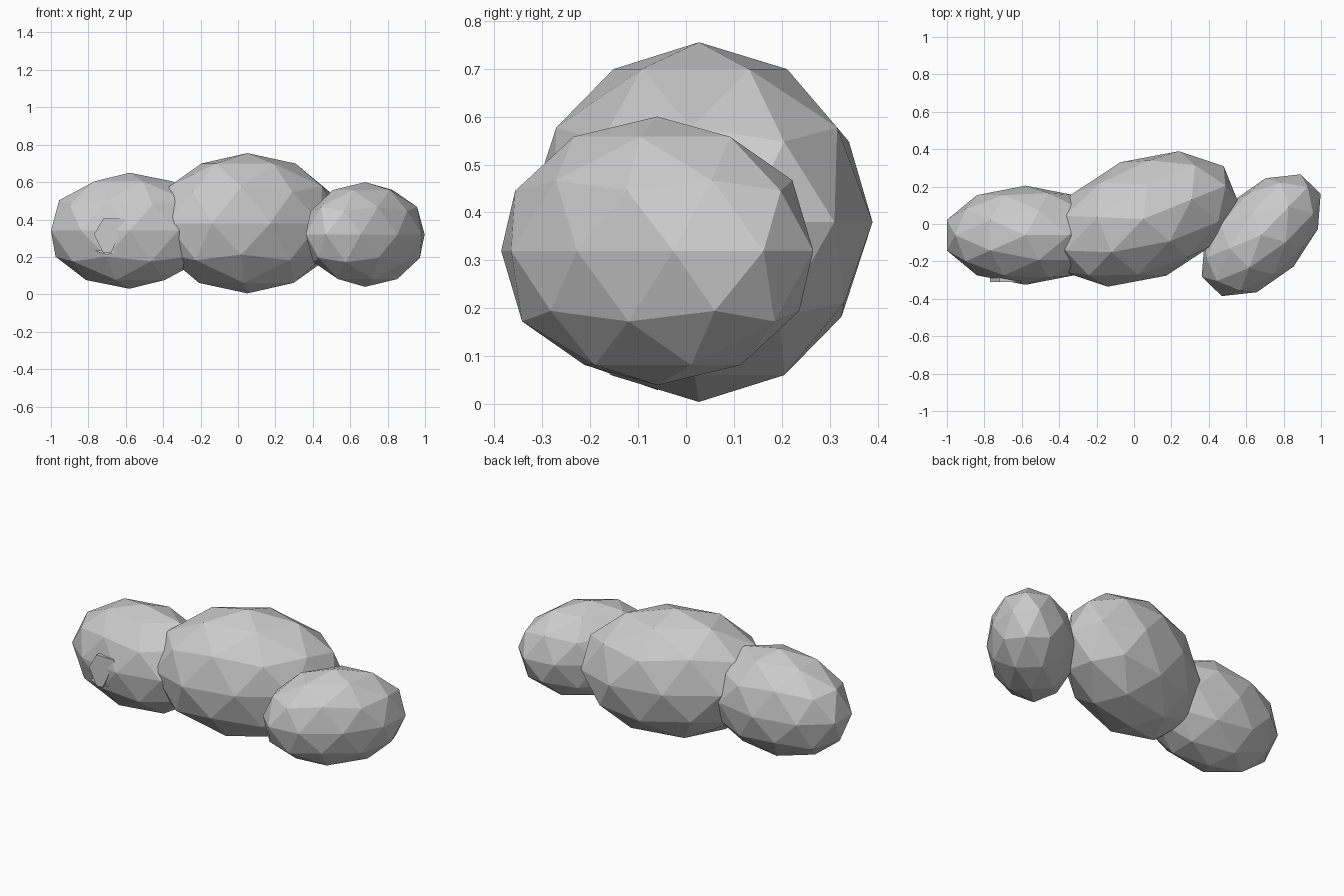
import bpy, bmesh
from math import radians
from mathutils import Matrix, Vector

cube = bpy.data.objects.get("Cube")
if cube:
    bpy.data.objects.remove(cube, do_unlink=True)

# Single plain grey
grey = bpy.data.materials.new("plain_grey")
grey.use_nodes = True
colour = (0.6, 0.6, 0.6, 1)
grey.diffuse_color = colour
grey.node_tree.nodes["Principled BSDF"].inputs["Base Color"].default_value = colour


def finish(name, bm):
    mesh = bpy.data.meshes.new(name)
    bmesh.ops.recalc_face_normals(bm, faces=bm.faces)
    bm.to_mesh(mesh)
    bm.free()
    mesh.materials.append(grey)
    obj = bpy.data.objects.new(name, mesh)
    bpy.context.collection.objects.link(obj)
    return obj


def lobe(name, centre, radii, turn):
    """Faceted ellipsoid turned about the vertical axis."""
    bm = bmesh.new()
    bmesh.ops.create_icosphere(bm, subdivisions=2, radius=1)
    m = (Matrix.Translation(centre) @ Matrix.Rotation(radians(turn), 4, 'Z')
         @ Matrix.Diagonal((*radii, 1)))
    bmesh.ops.transform(bm, matrix=m, verts=bm.verts)
    return finish(name, bm)


def prism(name, outline, front, back):
    """Front-facing outline pushed back into the body."""
    bm = bmesh.new()
    face = bm.faces.new([bm.verts.new((x, front, z)) for x, z in outline])
    new = bmesh.ops.extrude_face_region(bm, geom=[face])["geom"]
    moved = [v for v in new if isinstance(v, bmesh.types.BMVert)]
    bmesh.ops.translate(bm, verts=moved, vec=Vector((0, back - front, 0)))
    return finish(name, bm)


# Three overlapping body lobes
lobe("right_lobe", (-0.58, -0.06, 0.34), (0.442, 0.265, 0.31), 0)
lobe("middle_lobe", (0.05, 0.027, 0.38), (0.53, 0.327, 0.375), 22)
lobe("left_lobe", (0.68, -0.06, 0.32), (0.40, 0.241, 0.28), 46)

# Small embedded nub on the front of the right lobe
prism("front_nub", [(-0.72, 0.405), (-0.61, 0.405), (-0.6, 0.39),
                    (-0.68, 0.22), (-0.72, 0.22), (-0.77, 0.32)], -0.311, -0.2)
prism("nub_base", [(-0.77, 0.235), (-0.65, 0.23), (-0.7, 0.21)], -0.298, -0.2)
